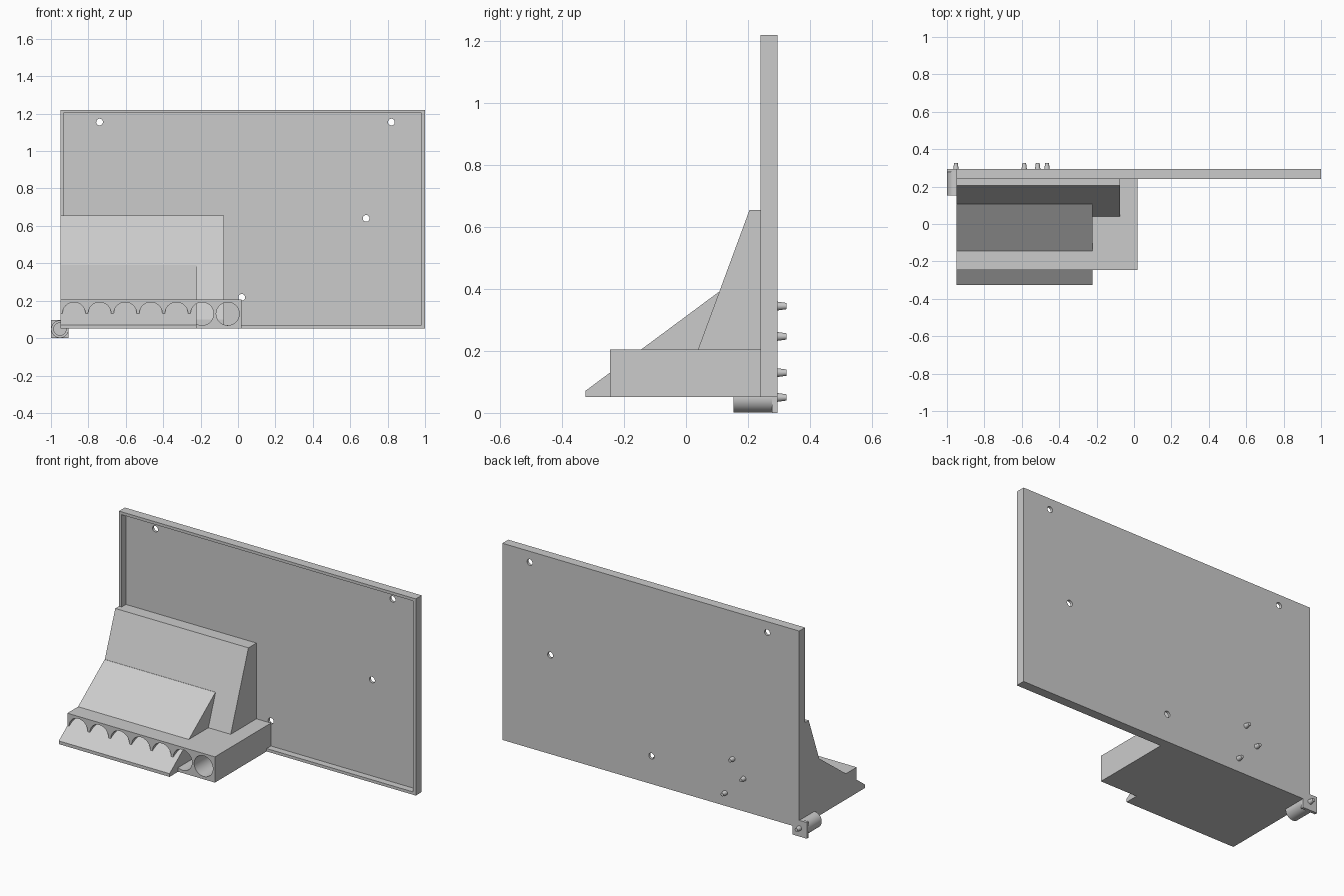
import bpy, bmesh, math
from mathutils import Matrix

if "Cube" in bpy.data.objects:
    bpy.data.objects.remove(bpy.data.objects["Cube"])


def finish(bm, name):
    bmesh.ops.recalc_face_normals(bm, faces=bm.faces)
    me = bpy.data.meshes.new(name)
    bm.to_mesh(me)
    bm.free()
    ob = bpy.data.objects.new(name, me)
    bpy.context.collection.objects.link(ob)
    return ob


def extrude_x(name, profile, x0, x1):
    """Extrude a (y, z) profile along x."""
    bm = bmesh.new()
    f = bm.faces.new([bm.verts.new((x0, y, z)) for y, z in profile])
    r = bmesh.ops.extrude_face_region(bm, geom=[f])
    vs = [v for v in r["geom"] if isinstance(v, bmesh.types.BMVert)]
    bmesh.ops.translate(bm, verts=vs, vec=(x1 - x0, 0, 0))
    return finish(bm, name)


def box(name, x0, x1, y0, y1, z0, z1):
    return extrude_x(name, [(y0, z0), (y1, z0), (y1, z1), (y0, z1)], x0, x1)


def rods(name, centres, r0, r1, y0, y1, seg=48):
    """Cylinders or cones along y at (x, z) centres; r0 at y0, r1 at y1."""
    bm = bmesh.new()
    for x, z in centres:
        m = Matrix.Translation((x, (y0 + y1) / 2, z)) @ Matrix.Rotation(-math.pi / 2, 4, 'X')
        bmesh.ops.create_cone(bm, cap_ends=True, segments=seg, radius1=r0,
                              radius2=r1, depth=y1 - y0, matrix=m)
    return finish(bm, name)


def cut(ob, cutter):
    m = ob.modifiers.new("cut", 'BOOLEAN')
    m.operation = 'DIFFERENCE'
    m.solver = 'EXACT'
    m.object = cutter
    bpy.context.view_layer.objects.active = ob
    bpy.ops.object.modifier_apply(modifier=m.name)
    bpy.data.objects.remove(cutter)


def smooth(ob):
    bpy.ops.object.select_all(action='DESELECT')
    ob.select_set(True)
    bpy.context.view_layer.objects.active = ob
    bpy.ops.object.shade_smooth_by_angle(angle=math.radians(30))


FLOOR = 0.28  # back of the panel recess

# Back panel: shallow tray with mounting holes
panel = box("back_panel", -0.95, 1.0, 0.24, 0.295, 0.052, 1.22)
cut(panel, box("recess_cutter", -0.933, 0.982, 0.2, FLOOR, 0.069, 1.203))
cut(panel, rods("hole_cutter", [(-0.74, 1.155), (0.82, 1.155), (0.685, 0.64), (0.02, 0.218)],
                0.018, 0.018, 0.2, 0.35, 32))

# Base block with a row of round bores
block = box("base_block", -0.95, 0.02, -0.245, FLOOR + 0.003, 0.052, 0.205)
cut(block, rods("bore_cutter", [(-0.877 + 0.137 * i, 0.13) for i in range(7)],
                0.0615, 0.0615, -0.3, FLOOR - 0.002))

# Low ramp running through the block, and the steep ramp behind it
ramp = extrude_x("low_ramp", [(-0.325, 0.052), (-0.325, 0.071), (0.105, 0.39),
                              (0.2, 0.39), (0.2, 0.052)], -0.95, -0.222)
steep = extrude_x("steep_ramp", [(0.0, 0.052), (0.0, 0.1), (0.205, 0.655),
                                 (FLOOR + 0.003, 0.655), (FLOOR + 0.003, 0.052)], -0.95, -0.075)

# Corner fitting: square plate with a tube
plate = box("corner_plate", -1.0, -0.905, 0.278, 0.295, 0.0, 0.096)
tube = rods("corner_tube", [(-0.952, 0.048)], 0.047, 0.047, 0.153, 0.28)
cut(tube, rods("tube_cutter", [(-0.952, 0.048)], 0.033, 0.033, 0.1, 0.278))

# Tapered pegs on the back
pegs = rods("back_pegs", [(-0.515, 0.345), (-0.587, 0.247), (-0.465, 0.13), (-0.952, 0.05)],
            0.015, 0.01, 0.29, 0.325, 24)

for ob in (panel, block, tube, pegs):
    smooth(ob)
